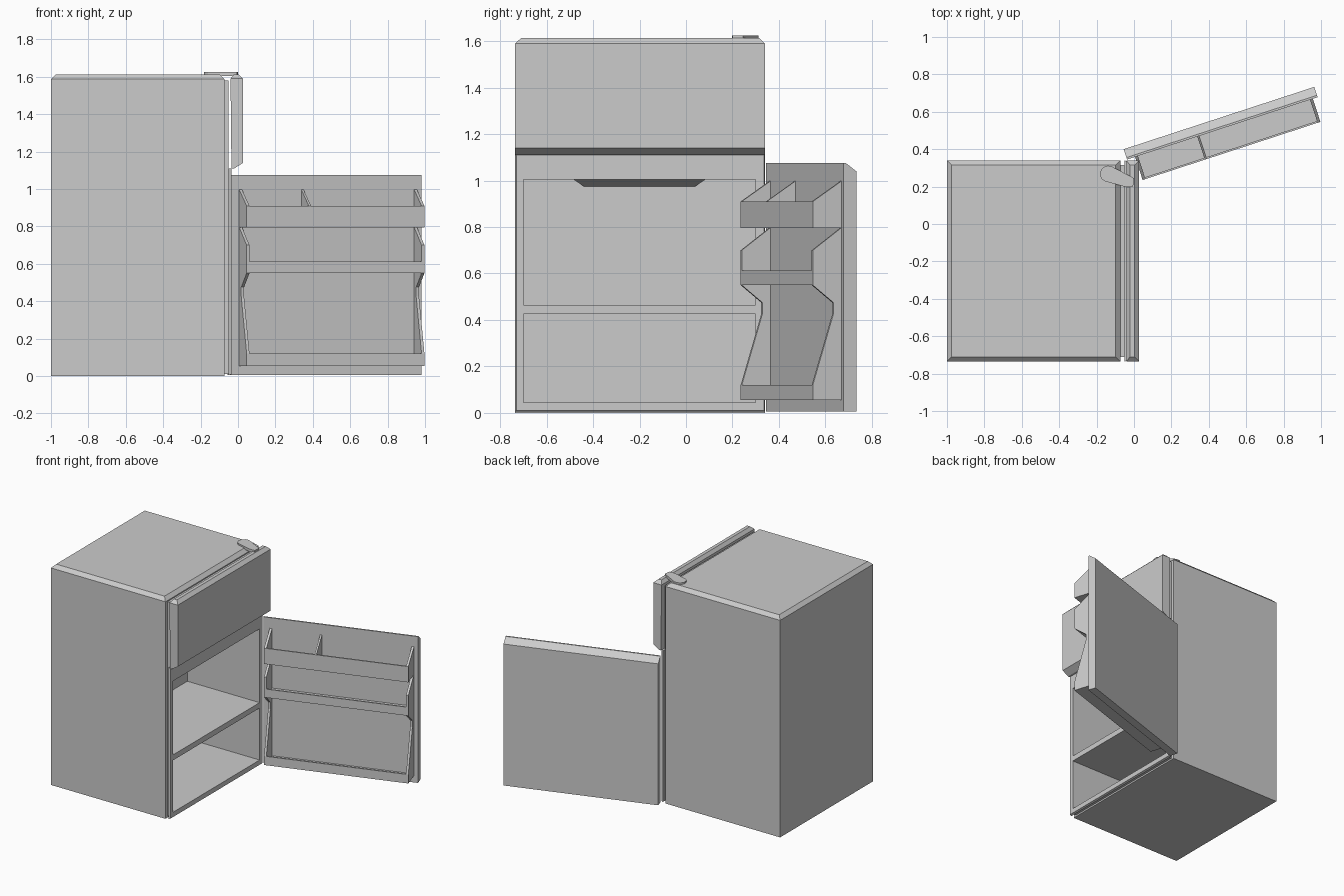
import bpy, bmesh, math
from mathutils import Matrix

if "Cube" in bpy.data.objects:
    bpy.data.objects.remove(bpy.data.objects["Cube"])

def finish(name, bm, mat=None):
    bmesh.ops.recalc_face_normals(bm, faces=bm.faces[:])
    me = bpy.data.meshes.new(name)
    bm.to_mesh(me)
    bm.free()
    ob = bpy.data.objects.new(name, me)
    bpy.context.collection.objects.link(ob)
    if mat:
        ob.matrix_world = mat
    return ob

def box(name, x, y, z, mat=None, chamfer_top=0.0):
    bm = bmesh.new()
    bmesh.ops.create_cube(bm, size=1)
    for v in bm.verts:
        v.co = [r[0] if c < 0 else r[1] for c, r in zip(v.co, (x, y, z))]
    if chamfer_top:
        edges = [e for e in bm.edges if all(abs(v.co.z - z[1]) < 1e-5 for v in e.verts)]
        bmesh.ops.bevel(bm, geom=edges, offset=chamfer_top, segments=1, affect='EDGES')
    return finish(name, bm, mat)

def prism(name, pts, offset, mat=None):
    """Extrude a closed 3D polygon along an offset vector."""
    bm = bmesh.new()
    f = bm.faces.new([bm.verts.new(p) for p in pts])
    r = bmesh.ops.extrude_face_region(bm, geom=[f], use_keep_orig=True)
    bmesh.ops.translate(bm, vec=offset, verts=[g for g in r['geom'] if isinstance(g, bmesh.types.BMVert)])
    return finish(name, bm, mat)

def hull(name, pts):
    bm = bmesh.new()
    for p in pts:
        bm.verts.new(p)
    bmesh.ops.convex_hull(bm, input=bm.verts[:])
    bmesh.ops.dissolve_limit(bm, angle_limit=0.01, verts=bm.verts[:], edges=bm.edges[:])
    return finish(name, bm)

Y0, Y1, BACK = -0.735, 0.34, -0.62

# cabinet, recessed neck and front frame
cabinet = box("cabinet", (-1, -0.073), (Y0, Y1), (0, 1.613), chamfer_top=0.025)
neck = box("seal_neck", (-0.073, -0.05), (Y0 + .025, Y1 - .025), (0.012, 1.58))
frame = hull("front_frame", [(x, y, z) for x, i in ((-0.05, 0), (-0.035, 0.005))
                             for y in (Y0 + i, Y1 - i) for z in (0.005 + i, 1.11)])

# hollow out the two compartments
for n, (z0, z1) in enumerate(((0.045, 0.425), (0.465, 1.005))):
    cut = box("compartment_cutter", (BACK, 0.1), (-0.70, 0.30), (z0, z1))
    cut.hide_render = True
    for ob in (cabinet, neck, frame):
        m = ob.modifiers.new("cut", 'BOOLEAN')
        m.operation, m.solver, m.object = 'DIFFERENCE', 'EXACT', cut
        bpy.context.view_layer.objects.active = ob
        bpy.ops.object.modifier_apply(modifier="cut")
    bpy.data.objects.remove(cut)

# sloping vent under the upper compartment ceiling
hull("ceiling_vent", [(BACK, -0.44, 0.975), (BACK, 0.04, 0.975), (BACK, -0.485, 1.005),
                      (BACK, 0.085, 1.005), (BACK + .1, -0.485, 1.005), (BACK + .1, 0.085, 1.005)])

# freezer door, closed
c = 0.025
pts = [(x, y, z) for x, z in ((-0.035, 1.11), (-0.02, 1.11), (0.027, 1.14),
                              (0.027, 1.59), (-0.04, 1.59)) for y in (Y0, Y1)]
pts += [(x, y, 1.613) for x in (-0.022, 0.003) for y in (Y0 + c, Y1 - c)]
hull("freezer_door", pts)

# hinge cover on the roof
arc = [(-0.138 + .044 * math.cos(a), 0.268 + .044 * math.sin(a), 1.605)
       for a in (math.radians(65 + 25 * i) for i in range(8))]
prism("hinge_cover", arc + [(-0.045, 0.198, 1.605), (-0.005, 0.20, 1.605), (0.0, 0.245, 1.605)], (0, 0, 0.02))

# open door frame: u along the door, v towards its inside (mirrored y)
ang = math.radians(18.1)
D = Matrix.Translation((-0.055, 0.40, 0)) @ Matrix.Rotation(ang, 4, 'Z') @ Matrix.Scale(-1, 4, (0, 1, 0))
D_rot = Matrix.Translation((-0.055, 0.40, 0)) @ Matrix.Rotation(ang, 4, 'Z')
def profile(name, vz, u0, u1):
    return prism(name, [(u0, -v, z) for v, z in vz], (u1 - u0, 0, 0), D_rot)

profile("fridge_door", [(0, 0.005), (0.058, 0.005), (0.058, 1.075), (0.047, 1.075), (0, 1.04)], 0, 1.072)

# door rack side panels
B, F, U0, U1, T = 0.055, 0.188, 0.045, 1.045, 0.016
tier_top = [(B, 1.0), (F, 0.91), (F, 0.795), (B, 0.795)]
side = [(B, 1.0), (F, 0.91), (F, 0.795), (B + .006, 0.795), (F, 0.70), (F, 0.55),
        (0.095, 0.475), (0.095, 0.425), (F, 0.12), (F, 0.055), (B, 0.055)]
profile("rack_side_hinge", side, U0, U0 + T)
profile("rack_side_outer", side, U1 - T, U1)
profile("rack_divider", tier_top, 0.395, 0.407)

# rack floors and retaining strips
for name, z0, z1 in (("upper", 0.795, 0.91), ("middle", 0.55, 0.612), ("lower", 0.055, 0.12)):
    profile(name + "_rack", [(B, z0), (F, z0), (F, z1), (F - .01, z1), (F - .01, z0 + .012), (B, z0 + .012)],
            U0 + T, U1 - T)
